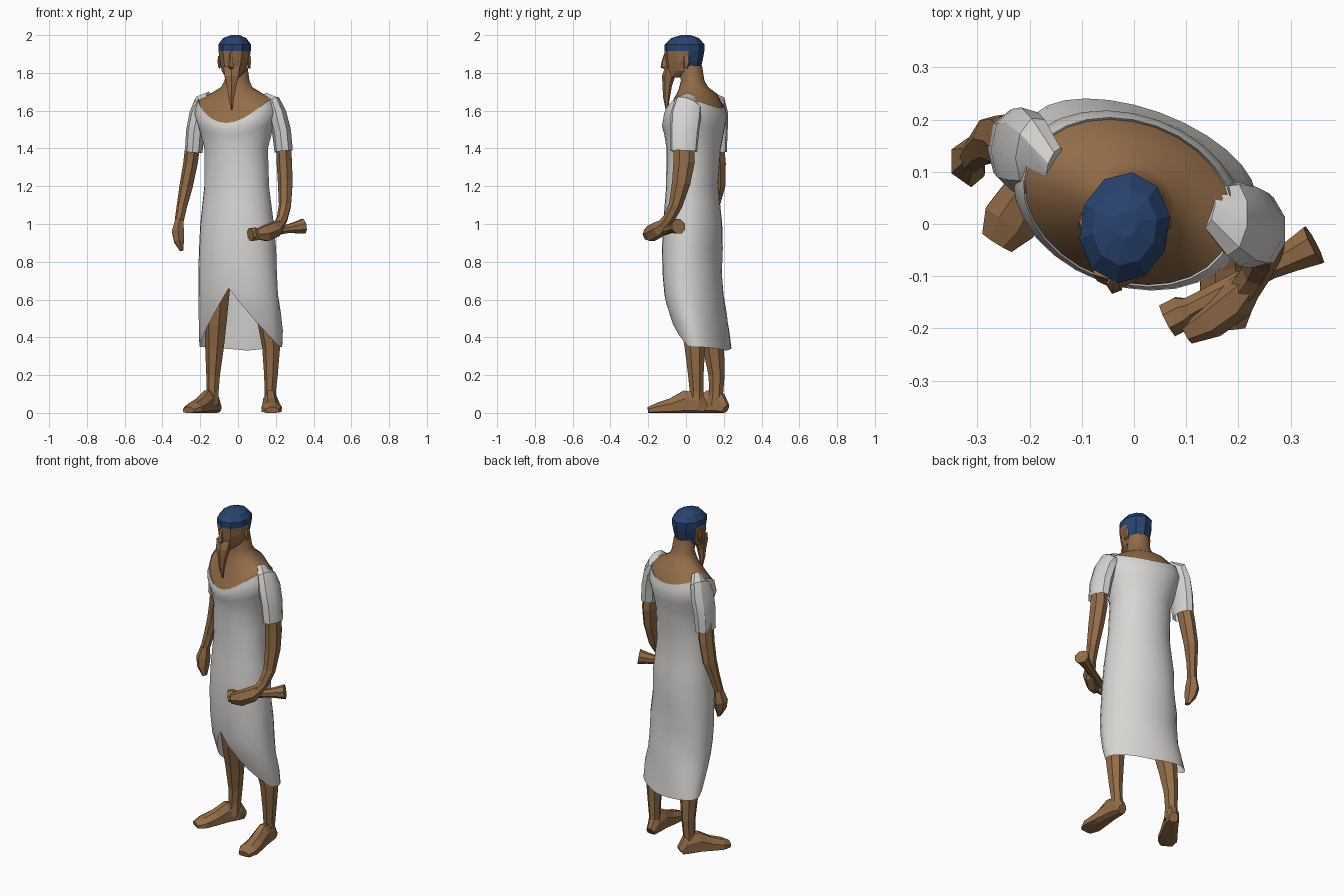
import bpy, bmesh, math
from mathutils import Vector

cube = bpy.data.objects.get("Cube")
if cube:
    bpy.data.objects.remove(cube, do_unlink=True)


def material(name, rgb):
    m = bpy.data.materials.new(name)
    m.use_nodes = True
    m.diffuse_color = (*rgb, 1)
    m.node_tree.nodes["Principled BSDF"].inputs["Base Color"].default_value = (*rgb, 1)
    return m


SKIN = material("brown skin", (0.29, 0.15, 0.065))
CLOTH = material("off white linen", (0.68, 0.67, 0.65))
BLUE = material("dark blue cap", (0.022, 0.055, 0.16))


def loft(name, rings, mats, caps=(True, True), smooth=None, rule=None):
    """Skin a list of equal-sized closed rings; rule picks a material per face."""
    bm = bmesh.new()
    rows = [[bm.verts.new(p) for p in r] for r in rings]
    n = len(rows[0])
    for a, b in zip(rows, rows[1:]):
        for i in range(n):
            j = (i + 1) % n
            bm.faces.new((a[i], a[j], b[j], b[i]))
    if caps[0]:
        bm.faces.new(rows[0][::-1])
    if caps[1]:
        bm.faces.new(rows[-1])
    bmesh.ops.recalc_face_normals(bm, faces=bm.faces)
    if rule:
        for f in bm.faces:
            f.material_index = rule(f.calc_center_median())
    me = bpy.data.meshes.new(name)
    bm.to_mesh(me)
    bm.free()
    for m in mats:
        me.materials.append(m)
    ob = bpy.data.objects.new(name, me)
    bpy.context.collection.objects.link(ob)
    if smooth:
        bpy.ops.object.select_all(action='DESELECT')
        ob.select_set(True)
        bpy.context.view_layer.objects.active = ob
        bpy.ops.object.shade_smooth_by_angle(angle=math.radians(smooth))
    return ob


def tube(name, pts, mat=SKIN, n=7, ref=(1, 0, 0), floor=False, caps=(True, True), smooth=None):
    """Loft along a path of (x, y, z, half width along ref, half width across)."""
    P = [Vector(p[:3]) for p in pts]
    rings = []
    for i, p in enumerate(P):
        t = (P[min(i + 1, len(P) - 1)] - P[max(i - 1, 0)]).normalized()
        u = Vector(ref)
        u = (u - t * u.dot(t)).normalized()
        v = t.cross(u)
        ring = []
        for k in range(n):
            a = 2 * math.pi * (k + 0.5) / n
            q = p + u * pts[i][3] * math.cos(a) + v * pts[i][4] * math.sin(a)
            if floor:
                q.z = max(q.z, 0)
            ring.append(q)
        rings.append(ring)
    return loft(name, rings, [mat], caps, smooth)


# The body is twisted, with its right side further back
TWIST = math.radians(-20)


def oval(cx, cy, a, b, th, z, rot=TWIST):
    x, y = a * math.cos(th), b * math.sin(th)
    return Vector((cx + x * math.cos(rot) - y * math.sin(rot),
                   cy + x * math.sin(rot) + y * math.cos(rot), z))


# z, centre x, centre y, half width, half depth
SECTIONS = [(0.33, 0.015, 0.12, 0.231, 0.100), (0.45, 0.012, 0.08, 0.228, 0.128),
            (0.60, 0.005, 0.045, 0.223, 0.146), (0.80, -0.005, 0.03, 0.211, 0.152),
            (1.00, -0.005, 0.035, 0.200, 0.150), (1.20, -0.007, 0.033, 0.176, 0.132),
            (1.40, -0.010, 0.04, 0.172, 0.140), (1.52, -0.010, 0.045, 0.205, 0.152),
            (1.59, -0.010, 0.045, 0.228, 0.164), (1.66, -0.010, 0.042, 0.207, 0.155)]


def section(z):
    for lo, hi in zip(SECTIONS, SECTIONS[1:]):
        if z <= hi[0]:
            t = max(0, (z - lo[0]) / (hi[0] - lo[0]))
            return [l + (h - l) * t for l, h in zip(lo[1:], hi[1:])]
    return SECTIONS[-1][1:]


def neckline(th):
    s = math.sin(th)
    return 1.665 - (0.13 if s < 0 else 0.05) * s * s


def hem(th):
    s, c = math.sin(th), abs(math.cos(th))
    return 0.66 - 0.31 * c if s < -0.01 else 0.33 + 0.02 * c


# Dress: slit hem at the front, scooped neckline, slanted folds at the back
N = 28
rings = []
for level in (0.33, 0.42, 0.52, 0.62, 0.74, 0.87, 1.0, 1.1, 1.2, 1.3, 1.4, 1.47, 1.53, 1.59, 1.63, 1.66):
    ring = []
    for k in range(N):
        th = 2 * math.pi * k / N
        z, key = level, level
        if level < 0.74:
            z = key = hem(th) + (level - 0.33) / 0.41 * (0.74 - hem(th))
        elif level > 1.4:
            z = 1.4 + (level - 1.4) / 0.26 * (neckline(th) - 1.4)
        cx, cy, a, b = section(key)
        fold = 0.0
        if 0.4 < z < 0.95 and math.sin(th) > 0.1:
            fold = 0.03 * math.sin(3 * th + 16 * z)
        ring.append(oval(cx, cy, a * (1 + fold), b * (1 + fold), th, z))
    rings.append(ring)
loft("dress", rings, [CLOTH], (False, False), smooth=35)

# Bare shoulders and neck
rings = [[oval(-0.01, 0.042, 0.204, 0.152, 2 * math.pi * k / N, neckline(2 * math.pi * k / N) - 0.004)
          for k in range(N)]]
for z, cx, cy, a, b, dip in ((1.69, -0.01, 0.045, 0.145, 0.115, 0.05), (1.725, -0.008, 0.038, 0.085, 0.078, 0.02),
                             (1.76, -0.005, 0.035, 0.066, 0.062, 0), (1.84, -0.01, 0.025, 0.06, 0.06, 0)):
    rings.append([oval(cx, cy, a, b, 2 * math.pi * k / N,
                       z - dip * max(0, -math.sin(2 * math.pi * k / N))) for k in range(N)])
loft("shoulders_and_neck", rings, [SKIN], (False, True), smooth=40)

# Head, with the cap coloured above the brow and down the back
HEAD = [(1.775, -0.03, -0.06, 0.035, 0.045), (1.81, -0.022, -0.015, 0.064, 0.088),
        (1.86, -0.018, -0.01, 0.077, 0.098), (1.915, -0.018, -0.008, 0.086, 0.106),
        (1.95, -0.018, -0.007, 0.087, 0.107), (1.984, -0.018, -0.005, 0.062, 0.075),
        (2.0, -0.015, 0.0, 0.022, 0.026)]
rings = [[oval(cx, cy, a, b, 2 * math.pi * (k + 0.5) / 10, z, math.radians(-8)) for k in range(10)]
         for z, cx, cy, a, b in HEAD]
loft("head", rings, [SKIN, BLUE],
     rule=lambda c: 1 if c.z > 1.915 or (c.y > 0.01 and c.z > 1.81) else 0)

# Face details
tube("nose", [(-0.036, -0.104, 1.905, 0.008, 0.01), (-0.037, -0.115, 1.86, 0.012, 0.015),
              (-0.037, -0.115, 1.835, 0.017, 0.021), (-0.037, -0.105, 1.825, 0.012, 0.01)], n=5)
tube("beard", [(-0.034, -0.085, 1.83, 0.05, 0.025), (-0.034, -0.093, 1.78, 0.042, 0.034),
               (-0.034, -0.1, 1.73, 0.028, 0.025), (-0.036, -0.103, 1.67, 0.017, 0.018),
               (-0.033, -0.102, 1.605, 0.004, 0.006)], n=6)
for name, x in (("ear_left", 0.06), ("ear_right", -0.097)):
    tube(name, [(x, 0.0, 1.825, 0.006, 0.01), (x, 0.003, 1.86, 0.012, 0.02),
                (x, 0.003, 1.89, 0.008, 0.016)], n=5)

# Sleeves
tube("sleeve_left", [(0.14, 0.03, 1.655, 0.03, 0.05), (0.185, 0.01, 1.635, 0.045, 0.075),
                     (0.21, 0.0, 1.58, 0.05, 0.082), (0.232, -0.008, 1.49, 0.052, 0.078),
                     (0.243, -0.012, 1.385, 0.05, 0.072)],
     CLOTH, 9, caps=(True, False), smooth=30)
tube("sleeve_right", [(-0.15, 0.11, 1.66, 0.03, 0.05), (-0.19, 0.135, 1.64, 0.045, 0.075),
                      (-0.208, 0.14, 1.58, 0.05, 0.085), (-0.225, 0.142, 1.49, 0.05, 0.08),
                      (-0.233, 0.145, 1.38, 0.048, 0.072)],
     CLOTH, 9, caps=(True, False), smooth=30)

# Arms and hands
tube("arm_left", [(0.24, -0.01, 1.46, 0.04, 0.055), (0.247, -0.01, 1.33, 0.043, 0.058),
                  (0.252, -0.025, 1.22, 0.041, 0.05), (0.25, -0.055, 1.1, 0.034, 0.037),
                  (0.235, -0.09, 1.03, 0.03, 0.032), (0.215, -0.12, 0.99, 0.03, 0.034)])
tube("hand_left", [(0.225, -0.11, 1.0, 0.03, 0.026), (0.195, -0.145, 0.972, 0.045, 0.04),
                   (0.145, -0.185, 0.95, 0.047, 0.036), (0.1, -0.21, 0.945, 0.03, 0.022)],
     n=6, ref=(0, 0, 1))
tube("arm_right", [(-0.232, 0.145, 1.46, 0.042, 0.055), (-0.25, 0.16, 1.32, 0.04, 0.052),
                   (-0.273, 0.163, 1.2, 0.037, 0.046), (-0.295, 0.145, 1.1, 0.029, 0.034),
                   (-0.31, 0.128, 1.02, 0.025, 0.03)])
tube("hand_right", [(-0.31, 0.13, 1.03, 0.023, 0.029), (-0.318, 0.12, 0.96, 0.037, 0.046),
                    (-0.312, 0.112, 0.91, 0.03, 0.042), (-0.298, 0.105, 0.86, 0.011, 0.02)], n=6)

# Scroll held in the left hand, flared at both ends
A, B = Vector((0.065, -0.185, 0.943)), Vector((0.345, -0.04, 0.987))
tube("scroll", [(*A.lerp(B, t), r, r) for t, r in
                ((0, 0.036), (0.1, 0.036), (0.15, 0.025), (0.7, 0.024), (0.85, 0.032), (1, 0.042))],
     n=8, ref=(0, 0, 1))

# Legs
tube("leg_left", [(0.12, 0.02, 0.72, 0.07, 0.075), (0.16, 0.03, 0.5, 0.06, 0.065),
                  (0.178, 0.047, 0.35, 0.05, 0.056), (0.176, 0.052, 0.2, 0.038, 0.042),
                  (0.172, 0.056, 0.11, 0.031, 0.037), (0.172, 0.05, 0.04, 0.035, 0.045)])
tube("leg_right", [(-0.1, 0.08, 0.72, 0.07, 0.075), (-0.115, 0.115, 0.48, 0.06, 0.062),
                   (-0.122, 0.145, 0.35, 0.052, 0.058), (-0.13, 0.162, 0.2, 0.038, 0.044),
                   (-0.133, 0.16, 0.11, 0.033, 0.038), (-0.135, 0.155, 0.04, 0.036, 0.045)])


# Feet: flat soles, from heel to toe
def foot(name, heel, toe):
    h, t = Vector((*heel, 0)), Vector((*toe, 0))
    pts = []
    for s, w, top in ((0, 0.026, 0.05), (0.12, 0.037, 0.11), (0.35, 0.042, 0.125),
                      (0.6, 0.05, 0.08), (0.84, 0.058, 0.055), (1, 0.036, 0.032)):
        p = h.lerp(t, s)
        pts.append((p.x, p.y, top * 0.35, top * 0.65, w))
    tube(name, pts, n=8, ref=(0, 0, 1), floor=True)


foot("foot_left", (0.168, 0.1), (0.18, -0.2))
foot("foot_right", (-0.11, 0.21), (-0.262, -0.035))
